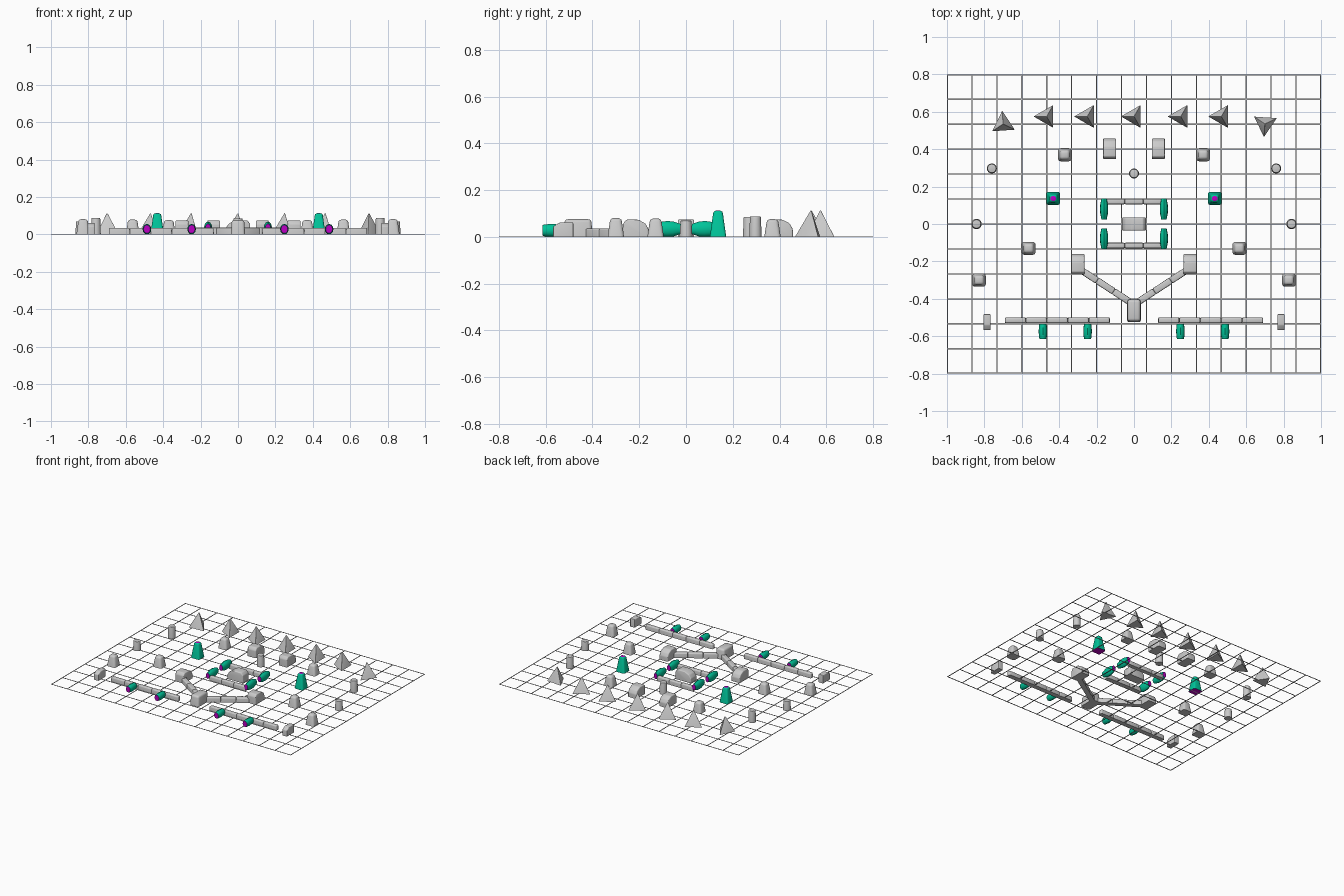
import bpy, bmesh, math
from mathutils import Matrix, Vector

if "Cube" in bpy.data.objects:
    bpy.data.objects.remove(bpy.data.objects["Cube"])


def material(name, color):
    m = bpy.data.materials.new(name)
    m.diffuse_color = color
    m.use_nodes = True
    m.node_tree.nodes["Principled BSDF"].inputs["Base Color"].default_value = m.diffuse_color
    return m


green = material("green", (0.0, 0.55, 0.32, 1))
purple = material("purple", (0.5, 0.0, 0.55, 1))


def finish(name, bm, loc, rot=0.0, bevel=0.0, cap_axis=None, cap_limit=0.8):
    """Bevel all edges above the base, place the piece, colour the end faces."""
    if bevel:
        edges = [e for e in bm.edges if max(v.co.z for v in e.verts) > 0.001]
        bmesh.ops.bevel(bm, geom=edges, offset=bevel, segments=3, profile=0.5,
                        affect='EDGES', clamp_overlap=True)
    bmesh.ops.recalc_face_normals(bm, faces=bm.faces)
    if cap_axis is not None:
        bm.normal_update()
        for f in bm.faces:
            f.material_index = int(abs(f.normal[cap_axis]) > cap_limit)
    bm.transform(Matrix.Translation(Vector((loc[0], loc[1], 0))) @ Matrix.Rotation(rot, 4, 'Z'))
    me = bpy.data.meshes.new(name)
    bm.to_mesh(me)
    bm.free()
    if cap_axis is not None:
        me.materials.append(green)
        me.materials.append(purple)
    ob = bpy.data.objects.new(name, me)
    bpy.context.collection.objects.link(ob)
    bpy.ops.object.select_all(action='DESELECT')
    ob.select_set(True)
    bpy.context.view_layer.objects.active = ob
    bpy.ops.object.shade_smooth_by_angle(angle=math.radians(35))
    return ob


def block(name, loc, size, taper=1.0, rot=0.0, bevel=0.01, **kw):
    """Box on the ground whose top is scaled by taper."""
    bm = bmesh.new()
    bmesh.ops.create_cube(bm, size=1)
    for v in bm.verts:
        k = taper if v.co.z > 0 else 1
        v.co = Vector((v.co.x * size[0] * k, v.co.y * size[1] * k, (v.co.z + 0.5) * size[2]))
    return finish(name, bm, loc, rot, bevel, **kw)


def extrude_profile(name, loc, pts, width, rot=0.0, bevel=0.01):
    """Side profile of (y, z) points given thickness along x."""
    bm = bmesh.new()
    f = bm.faces.new([bm.verts.new((-width / 2, y, z)) for y, z in pts])
    ext = bmesh.ops.extrude_face_region(bm, geom=[f])
    bmesh.ops.translate(bm, vec=(width, 0, 0),
                        verts=[g for g in ext['geom'] if isinstance(g, bmesh.types.BMVert)])
    return finish(name, bm, loc, rot, bevel)


def loaf(name, loc, length=0.11, width=0.07, h=0.074, rot=0.0):
    a = length / 2
    return extrude_profile(name, loc, [(-a, 0), (-a, h * .75), (-a * .75, h), (a * .2, h),
                                       (a * .75, h * .78), (a, h * .45), (a, 0)], width, rot, 0.006)


def cone(name, loc, sides, r1, r2, h, rot=0.0, bevel=0.005):
    bm = bmesh.new()
    bmesh.ops.create_cone(bm, cap_ends=True, segments=sides, radius1=r1, radius2=r2, depth=h)
    bmesh.ops.rotate(bm, verts=bm.verts, matrix=Matrix.Rotation(rot, 3, 'Z'))
    bmesh.ops.translate(bm, verts=bm.verts, vec=(0, 0, h / 2))
    return finish(name, bm, loc, 0, bevel)


def barrel(name, loc, rx, length, h, bulge):
    """Octagonal barrel lying along y, with coloured ends."""
    bm = bmesh.new()
    rings = []
    for t, k in ((-.5, bulge * .9), (-.42, bulge), (-.2, .95), (0, 1), (.2, .95), (.42, bulge), (.5, bulge * .9)):
        ring = []
        for i in range(12):
            a = math.tau * i / 12
            ring.append(bm.verts.new((rx * k * math.sin(a), t * length, h / 2 + h / 2 * k * math.cos(a))))
        rings.append(ring)
    for r, s in zip(rings, rings[1:]):
        for i in range(12):
            bm.faces.new((r[i], r[(i + 1) % 12], s[(i + 1) % 12], s[i]))
    bm.faces.new(rings[0])
    bm.faces.new(rings[-1])
    return finish(name, bm, loc, cap_axis=1, cap_limit=0.35)


def bar(name, p, q, width, h, segments):
    """Row of bevelled wall segments between two points."""
    p, q = Vector(p), Vector(q)
    d = (q - p) / segments
    for i in range(segments):
        block(name, p + d * (i + .5), (d.length + 0.002, width, h), 0.97, math.atan2(d.y, d.x), 0.007)


# board grid lines: 15 x 12 cells
bm = bmesh.new()
lines = [((-1 + i * 2 / 15, 0), (0.006, 1.6)) for i in range(16)]
lines += [((0, -0.8 + i * 1.6 / 12), (2, 0.006)) for i in range(13)]
for (x, y), (sx, sy) in lines:
    x = max(-0.997, min(0.997, x))
    y = max(-0.797, min(0.797, y))
    bmesh.ops.create_cube(bm, size=1, matrix=Matrix.Translation((x, y, 0.001)) @ Matrix.Diagonal((sx, sy, 0.002, 1)))
finish("board_grid", bm, (0, 0))

# pieces on the centre line
cone("back_peak", (0, 0.575), 3, 0.07, 0.003, 0.113, math.pi / 2, 0.003)
cone("centre_post", (0, 0.27), 16, 0.027, 0.024, 0.086)
loaf("centre_block", (0, 0), 0.13, 0.07, 0.075, math.pi / 2)
block("front_block", (0, -0.462), (0.075, 0.126, 0.076), 0.9, bevel=0.014)
for y in (0.12, -0.115):
    bar("inner_wall", (-0.15, y), (0.15, y), 0.03, 0.034, 3)

# mirrored pieces
for s in (-1, 1):
    for x in (0.25, 0.467):
        cone("back_peak", (s * x, 0.575), 3, 0.07, 0.003, 0.113, math.pi / 2, 0.003)
    cone("corner_peak", (s * 0.7, 0.535), 3, 0.07, 0.003, 0.113,
         math.radians(4 if s < 0 else 176), 0.003)
    loaf("back_block", (s * 0.13, 0.402))
    loaf("side_block", (s * 0.3, -0.215))
    cone("side_post", (s * 0.76, 0.297), 16, 0.027, 0.024, 0.088)
    cone("outer_post", (s * 0.842, 0), 16, 0.028, 0.024, 0.07)
    for x, y, h in ((0.37, 0.37, 0.076), (0.563, -0.13, 0.079), (0.828, -0.3, 0.081)):
        block("dome_piece", (s * x, y), (0.072, 0.07, h), 0.68, bevel=0.014)
    block("tower", (s * 0.432, 0.137), (0.072, 0.07, 0.113), 0.55, bevel=0.011,
          cap_axis=2, cap_limit=0.95)
    extrude_profile("corner_wedge", (s * 0.786, -0.525),
                    [(-.043, 0), (-.043, .045), (-.015, .062), (.043, .062), (.043, 0)], 0.038, 0, 0.005)
    for y in (-0.078, 0.08):
        barrel("inner_barrel", (s * 0.16, y), 0.022, 0.11, 0.068, 0.72)
    for x in (0.248, 0.487):
        barrel("front_barrel", (s * x, -0.574), 0.023, 0.08, 0.056, 0.88)
    bar("front_wall", (s * 0.13, -0.515), (s * 0.69, -0.515), 0.03, 0.035, 5)
    bar("diagonal_wall", (s * 0.02, -0.418), (s * 0.285, -0.245), 0.036, 0.036, 3)
